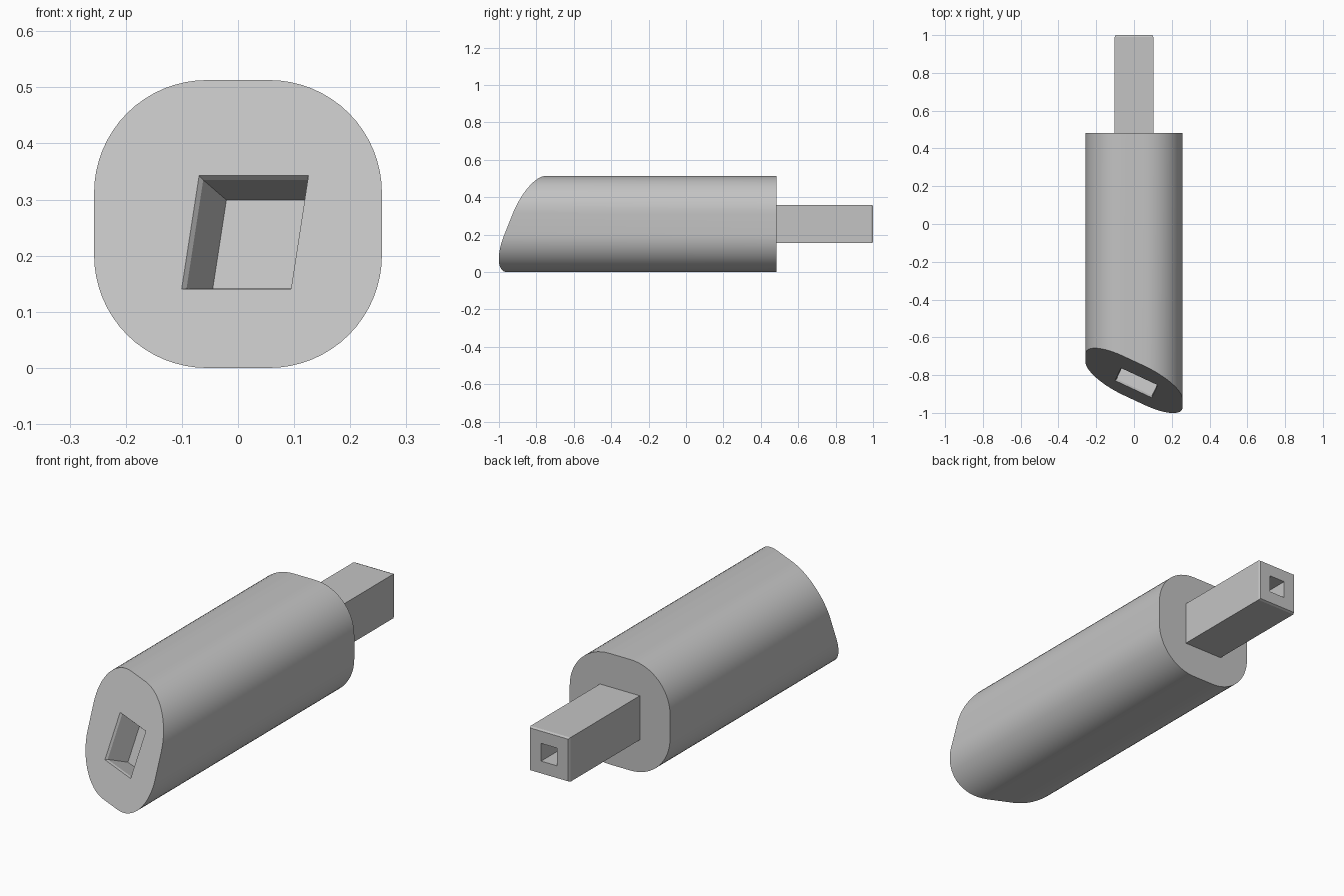
import bpy, bmesh
from math import radians, sin, cos, pi
from mathutils import Matrix, Vector

default = bpy.data.objects.get("Cube")
if default:
    bpy.data.objects.remove(default, do_unlink=True)

grey = bpy.data.materials.new("light grey")
grey.use_nodes = True
COLOUR = (0.55, 0.55, 0.55, 1)
grey.diffuse_color = COLOUR
grey.node_tree.nodes["Principled BSDF"].inputs["Base Color"].default_value = COLOUR

AXIS_Z = 0.2565
ALONG_Y = Matrix.Rotation(radians(-90), 4, 'X')
# The slanted nose turns sideways and leans back
SLANT = Matrix.Rotation(radians(-25), 4, 'Z') @ Matrix.Rotation(radians(-110), 4, 'X')
INWARD = SLANT.to_3x3() @ Vector((0, 0, 1))
NOSE_CENTRE = Vector((0, -0.829, AXIS_Z))


def square(half, radius=0, steps=16):
    """Square outline, with rounded corners if a radius is given."""
    points = []
    for corner in range(4):
        start = corner * pi / 2
        mid = start + pi / 4
        centre = Vector((cos(mid), sin(mid))) * (half - radius) * 2 ** 0.5
        for i in range(steps + 1 if radius else 1):
            a = start + i * pi / 2 / steps
            points.append(centre + radius * Vector((cos(a), sin(a))))
    return points


def loft(name, sections, matrix, cut=None):
    """Solid through (outline, distance) sections, optionally trimmed by a plane."""
    bm = bmesh.new()
    rings = [[bm.verts.new(matrix @ Vector((p.x, p.y, d))) for p in outline]
             for outline, d in sections]
    for a, b in zip(rings, rings[1:]):
        for i in range(len(a)):
            j = (i + 1) % len(a)
            bm.faces.new((a[i], a[j], b[j], b[i]))
    bm.faces.new(rings[0][::-1])
    bm.faces.new(rings[-1])
    if cut:
        geom = bm.verts[:] + bm.edges[:] + bm.faces[:]
        result = bmesh.ops.bisect_plane(bm, geom=geom, plane_co=cut[0],
                                        plane_no=cut[1], clear_outer=True)
        edges = [e for e in result["geom_cut"] if isinstance(e, bmesh.types.BMEdge)]
        bmesh.ops.holes_fill(bm, edges=edges, sides=0)
    bmesh.ops.recalc_face_normals(bm, faces=bm.faces[:])
    mesh = bpy.data.meshes.new(name)
    bm.to_mesh(mesh)
    bm.free()
    mesh.materials.append(grey)
    obj = bpy.data.objects.new(name, mesh)
    bpy.context.collection.objects.link(obj)
    return obj


def activate(obj):
    bpy.ops.object.select_all(action='DESELECT')
    obj.select_set(True)
    bpy.context.view_layer.objects.active = obj


def carve(obj, cutter):
    mod = obj.modifiers.new("carve", 'BOOLEAN')
    mod.operation, mod.solver, mod.object = 'DIFFERENCE', 'EXACT', cutter
    activate(obj)
    bpy.ops.object.modifier_apply(modifier=mod.name)
    bpy.data.objects.remove(cutter, do_unlink=True)


base = Matrix.Translation((0, 0, AXIS_Z)) @ ALONG_Y

# Body: rounded bar trimmed to a slanted nose
outline = square(AXIS_Z, 0.201)
body = loft("body", [(outline, -1.2), (outline, 0.483)], base, (NOSE_CENTRE, -INWARD))

# Socket: square recess with a chamfered mouth, square to the nose
mouth = Vector((0.0125, 0, 0.2415))
mouth.y = NOSE_CENTRE.y - (INWARD.x * mouth.x + INWARD.z * (mouth.z - AXIS_Z)) / INWARD.y
H, INSET, BEVEL = 0.1075, 0.0045, 0.01
carve(body, loft("socket_cutter",
                 [(square(H + INSET), -BEVEL), (square(H - INSET), BEVEL),
                  (square(H - INSET), 0.114)],
                 Matrix.Translation(mouth) @ SLANT))

# Peg: square bar with a chamfered tip and a small square bore
P = 0.102
peg = loft("peg", [(square(P), 0.46), (square(P), 1 - BEVEL), (square(P - INSET), 1)],
           base)
carve(peg, loft("bore_cutter", [(square(0.041), 0.8), (square(0.041), 1.1)], base))

for obj in (body, peg):
    activate(obj)
    bpy.ops.object.shade_smooth_by_angle(angle=radians(15))
